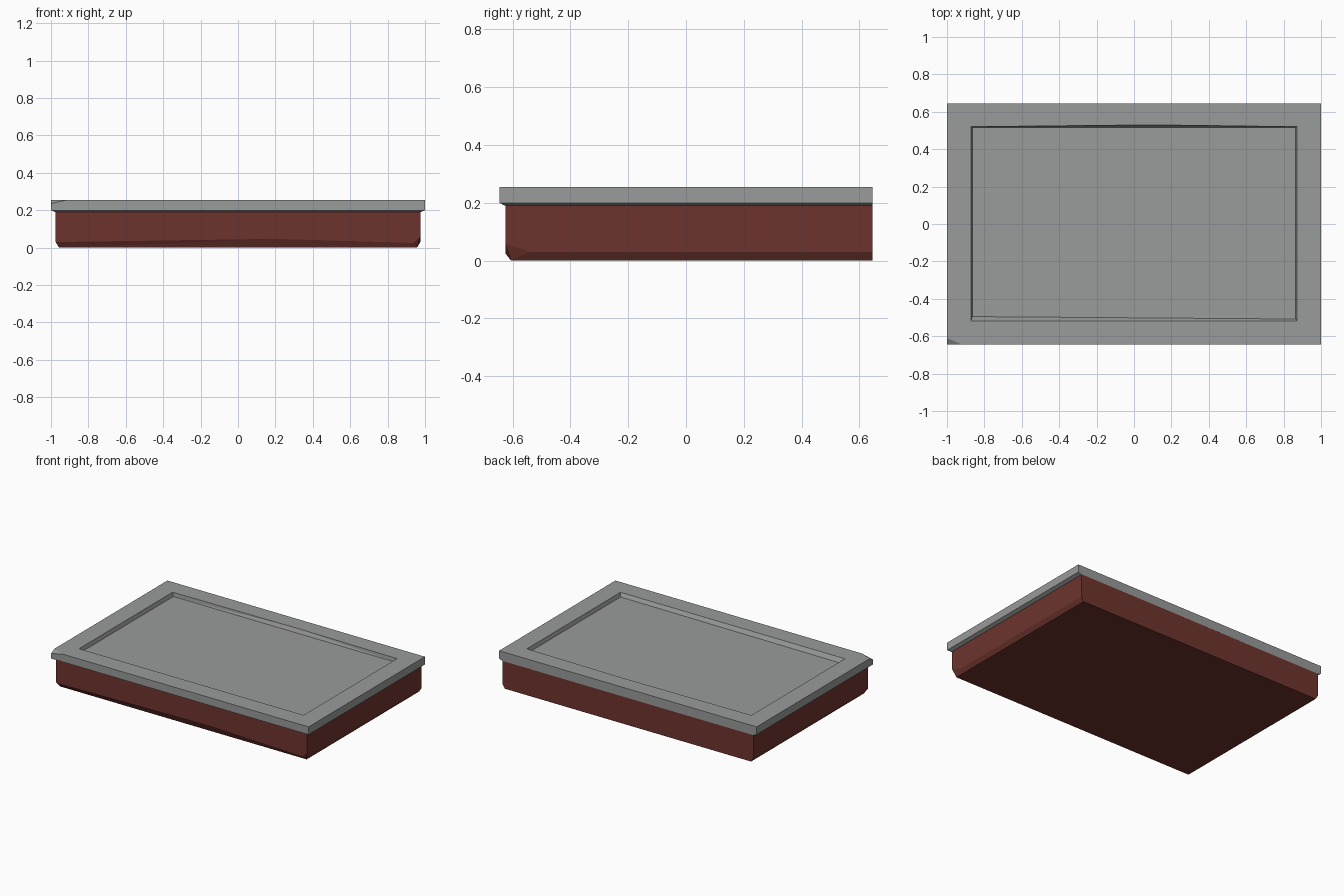
import bpy, bmesh


def material(name, rgb):
    m = bpy.data.materials.new(name)
    m.diffuse_color = (*rgb, 1)
    return m


def build(name, mat, verts, faces):
    bm = bmesh.new()
    vs = [bm.verts.new(v) for v in verts]
    for f in faces:
        bm.faces.new([vs[i] for i in f])
    bmesh.ops.recalc_face_normals(bm, faces=bm.faces)
    me = bpy.data.meshes.new(name)
    bm.to_mesh(me)
    bm.free()
    me.materials.append(mat)
    ob = bpy.data.objects.new(name, me)
    bpy.context.collection.objects.link(ob)
    return ob


stone = material("grey stone", (0.32, 0.325, 0.325))
brick = material("dark red", (0.155, 0.034, 0.027))


def rect(x, y0, y1, z):
    return [(-x, y0, z), (x, y0, z), (x, y1, z), (-x, y1, z)]


# Red base: worn lower edge on the front and sides, flat back
verts = rect(0.975, -0.625, 0.645, 0.193)                   # 0-3 top
verts += [(-0.975, -0.625, 0.03), (0.2, -0.625, 0.047),     # 4-5 worn front edge
          (0.94, -0.625, 0.025), (0.975, -0.625, 0.06),     # 6-7 chipped corner
          (0.975, -0.54, 0.03), (0.975, 0.645, 0.03),       # 8-9 right side
          (-0.975, 0.645, 0.03)]                            # 10 left side
verts += rect(0.957, -0.605, 0.645, 0)                      # 11-14 bottom
build("base_block", brick, verts, [
    (0, 1, 2, 3), (0, 4, 5, 6, 7, 1), (1, 7, 8, 9, 2), (3, 10, 4, 0),
    (2, 9, 13, 14, 10, 3), (4, 11, 5), (5, 11, 12, 6), (6, 12, 7),
    (7, 12, 8), (8, 12, 13, 9), (10, 14, 11, 4), (11, 14, 13, 12)])

# Grey top slab: chamfered underside, chipped front left corner, sunken panel
top, floor = 0.255, 0.228
verts = rect(0.977, -0.627, 0.645, 0.19)                    # 0-3 underside
verts += rect(1, -0.645, 0.645, 0.2)                        # 4-7 lower rim
verts += [(-1, -0.645, 0.235), (-0.915, -0.645, top),       # 8-10 chip
          (-1, -0.61, top),
          (1, -0.645, top), (1, 0.645, top), (-1, 0.645, top)]  # 11-13 upper rim
verts += rect(0.872, -0.518, 0.52, top)                     # 14-17 panel edge
verts += [(0.1, 0.53, top)]                                 # 18 worn back edge
verts += [(-0.864, -0.495, floor), (0.864, -0.508, floor),  # 19-22 panel floor
          (0.864, 0.517, floor), (-0.864, 0.517, floor)]
build("top_slab", stone, verts, [
    (0, 1, 2, 3), (0, 1, 5, 4), (1, 2, 6, 5), (2, 3, 7, 6), (3, 0, 4, 7),
    (4, 5, 11, 9, 8), (5, 6, 12, 11), (6, 7, 13, 12), (7, 4, 8, 10, 13),
    (8, 9, 10), (10, 9, 14), (9, 11, 15, 14), (11, 12, 16, 15),
    (12, 13, 17, 18, 16), (13, 10, 14, 17),
    (14, 15, 20, 19), (15, 16, 21, 20), (16, 18, 21), (18, 22, 21),
    (18, 17, 22), (17, 14, 19, 22), (19, 20, 21, 22)])
